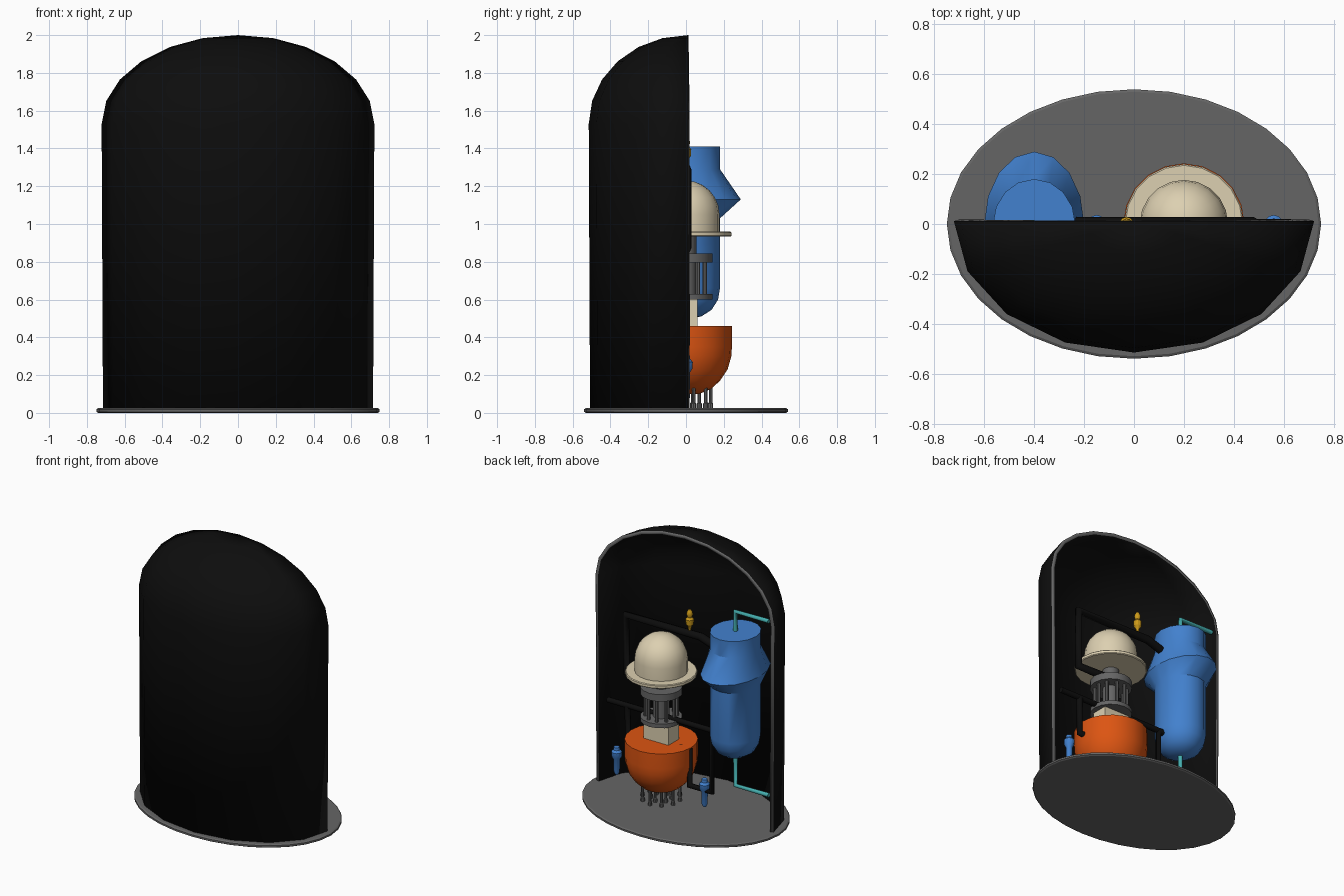
import bpy, bmesh, math
from mathutils import Vector

cube = bpy.data.objects.get("Cube")
if cube:
    bpy.data.objects.remove(cube, do_unlink=True)


def material(name, colour):
    m = bpy.data.materials.new(name)
    m.use_nodes = True
    m.diffuse_color = (*colour, 1)
    bsdf = next(n for n in m.node_tree.nodes if n.type == 'BSDF_PRINCIPLED')
    bsdf.inputs["Base Color"].default_value = (*colour, 1)
    return m


BLACK = material("black", (0.004, 0.004, 0.004))
GREY = material("grey", (0.13, 0.13, 0.13))
CREAM = material("cream", (0.72, 0.63, 0.44))
ORANGE = material("orange", (0.72, 0.09, 0.006))
BLUE = material("blue", (0.055, 0.22, 0.62))
TEAL = material("teal", (0.06, 0.43, 0.43))
YELLOW = material("yellow", (0.6, 0.32, 0.01))


def finish(name, bm, mats, loc=(0, 0, 0)):
    bmesh.ops.remove_doubles(bm, verts=bm.verts[:], dist=1e-5)
    for f in bm.faces:
        f.smooth = True
    for e in bm.edges:
        e.smooth = e.calc_face_angle(0) < 0.52
    mesh = bpy.data.meshes.new(name)
    bm.to_mesh(mesh)
    bm.free()
    for m in mats:
        mesh.materials.append(m)
    ob = bpy.data.objects.new(name, mesh)
    ob.location = loc
    bpy.context.collection.objects.link(ob)
    return ob


def lathe(name, rings, mats, x=0, y=0, z=0, seg=16, half=False):
    """Revolve (rx, ry, z) rings from bottom to top; half keeps the front side only."""
    bm = bmesh.new()
    n = seg // 2 + 1 if half else seg
    rows = []
    for rx, ry, h in rings:
        angles = [math.pi + math.tau * i / seg for i in range(n)]
        rows.append([bm.verts.new((rx * math.cos(a), ry * math.sin(a), h)) for a in angles])
    for low, up in zip(rows, rows[1:]):
        for i in range(n - 1 if half else n):
            j = (i + 1) % n
            bm.faces.new((low[i], low[j], up[j], up[i]))
    if not half:
        if rings[0][0] > 0:
            bm.faces.new(rows[0][::-1])
        if rings[-1][0] > 0:
            bm.faces.new(rows[-1])
    return finish(name, bm, mats, (x, y, z))


def rounded(profile):
    return [(r, r, h) for r, h in profile]


def rod(name, r, z0, z1, mat, x, y=0, seg=16):
    return lathe(name, rounded([(r, z0), (r, z1)]), [mat], x, y, seg=seg)


def pipe(name, points, radius, mat):
    cu = bpy.data.curves.new(name, 'CURVE')
    cu.dimensions = '3D'
    cu.bevel_depth = radius
    cu.bevel_resolution = 2
    cu.use_fill_caps = True
    sp = cu.splines.new('POLY')
    sp.points.add(len(points) - 1)
    for p, (x, z) in zip(sp.points, points):
        p.co = (x, 0, z, 1)
    cu.materials.append(mat)
    ob = bpy.data.objects.new(name, cu)
    bpy.context.collection.objects.link(ob)


# Base plate
lathe("base_plate", [(0.74, 0.53, 0), (0.75, 0.54, 0.006), (0.75, 0.54, 0.019), (0.74, 0.53, 0.025)],
      [GREY], seg=32)

# Half containment shell with a grey cut rim
rings = [(0.715, 0.52, 0.025)]
for k in range(7):
    a = math.radians(15 * k)
    c = max(math.cos(a), 0)
    rings.append((0.722 * c, 0.527 * c, 1.53 + 0.47 * math.sin(a)))
shell = lathe("containment_shell", rings, [BLACK, GREY], y=0.012, half=True)
solid = shell.modifiers.new("thickness", 'SOLIDIFY')
solid.thickness = 0.025
solid.offset = -1
solid.material_offset_rim = 1

# Steam generator
lathe("steam_generator", [(0, 0, 0.5), (0.07, 0.08, 0.51), (0.125, 0.135, 0.545), (0.155, 0.17, 0.6),
                          (0.165, 0.18, 0.66), (0.165, 0.18, 1.03), (0.2, 0.29, 1.13),
                          (0.165, 0.18, 1.29), (0.165, 0.18, 1.41)], [BLUE], x=-0.4)

# Reactor vessel
RX = 0.2
lathe("vessel_bowl", rounded([(0.07, 0.1), (0.13, 0.125), (0.18, 0.17), (0.22, 0.23), (0.24, 0.3),
                              (0.243, 0.35), (0.243, 0.46)]), [ORANGE], x=RX, seg=20)
bm = bmesh.new()
bmesh.ops.create_cube(bm, size=1)
bmesh.ops.scale(bm, vec=Vector((0.2, 0.12, 0.16)), verts=bm.verts[:])
finish("core_block", bm, [CREAM], (RX, 0, 0.53))
rod("lower_core_plate", 0.14, 0.6, 0.63, GREY, RX)
rod("upper_core_plate", 0.14, 0.795, 0.845, GREY, RX)
rod("core_stem", 0.055, 0.63, 0.94, GREY, RX)
lathe("vessel_flange", rounded([(0.235, 0.933), (0.24, 0.938), (0.24, 0.955), (0.235, 0.96)]),
      [CREAM], x=RX, seg=20)
dome = [(0.177, 0.96)]
for k in range(7):
    a = math.radians(15 * k)
    dome.append((max(0.177 * math.cos(a), 0), 1.05 + 0.18 * math.sin(a)))
lathe("vessel_head", rounded(dome), [CREAM], x=RX, seg=20)

# Fuel rods between the plates
for i in range(10):
    a = math.tau * i / 10
    rod("fuel_rod", 0.012, 0.63, 0.795, GREY, RX + 0.105 * math.cos(a), 0.105 * math.sin(a), 8)

# Control rods below the bowl
for count, radius in ((10, 0.13), (6, 0.07)):
    for i in range(count):
        a = math.tau * (i + 0.5) / count
        lathe("control_rod", rounded([(0.014, 0.025), (0.014, 0.05), (0.009, 0.055), (0.009, 0.17)]),
              [GREY], RX + radius * math.cos(a), radius * math.sin(a), seg=8)

# Coolant pipes
pipe("hot_pipe", [(0.2, 0.87), (0.48, 0.87), (0.48, 1.29), (-0.12, 1.29), (-0.3, 1.23)], 0.028, BLACK)
pipe("cross_pipe", [(0.63, 0.63), (-0.3, 0.63)], 0.02, BLACK)
pipe("left_drop_pipe", [(0.47, 0.63), (0.47, 0.36), (0.4, 0.36)], 0.022, BLACK)
pipe("cold_pipe", [(-0.3, 0.62), (-0.21, 0.62), (-0.21, 0.18), (-0.03, 0.18), (-0.03, 0.44), (0.05, 0.44)],
     0.022, BLACK)
pipe("steam_outlet", [(-0.4, 1.4), (-0.4, 1.55), (-0.67, 1.55)], 0.016, TEAL)
pipe("feedwater_inlet", [(-0.4, 0.52), (-0.4, 0.28), (-0.67, 0.28)], 0.016, TEAL)

# Relief valve and drain valves
lathe("relief_valve", rounded([(0.008, 0), (0.012, 0.03), (0.026, 0.05), (0.028, 0.085), (0.015, 0.1),
                               (0.022, 0.12), (0.018, 0.14), (0.008, 0.155)]),
      [YELLOW], x=-0.03, z=1.31, seg=12)
for x, z in ((0.56, 0.105), (-0.15, 0.06)):
    lathe("drain_valve", rounded([(0.012, 0), (0.02, 0.02), (0.022, 0.11), (0.034, 0.13), (0.036, 0.165),
                                  (0.022, 0.18), (0.02, 0.2)]), [BLUE], x=x, z=z, seg=12)
